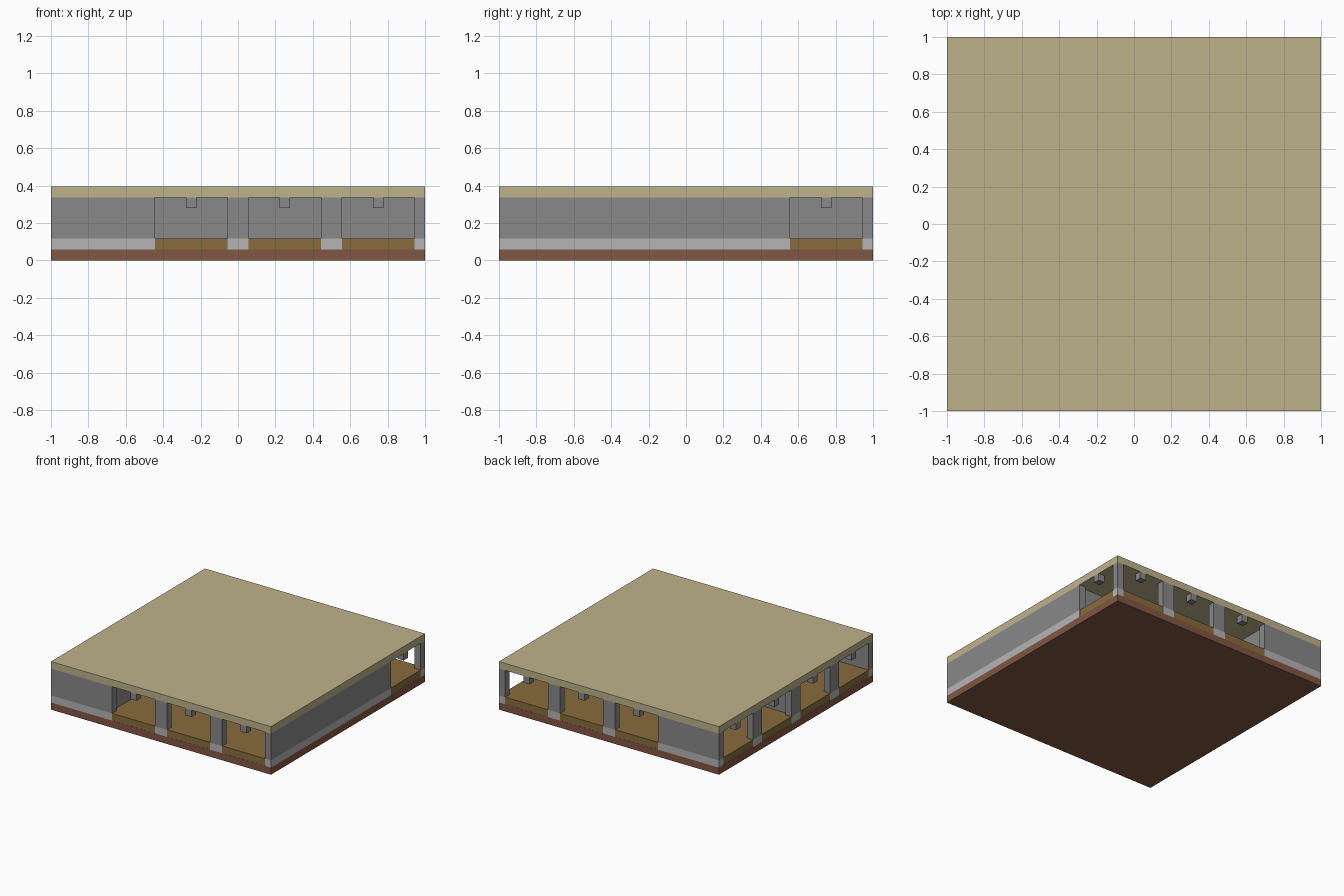
import bpy

cube = bpy.data.objects.get("Cube")
if cube:
    bpy.data.objects.remove(cube, do_unlink=True)


def material(name, rgb):
    m = bpy.data.materials.new(name)
    m.use_nodes = True
    m.diffuse_color = (*rgb, 1)
    m.node_tree.nodes["Principled BSDF"].inputs["Base Color"].default_value = (*rgb, 1)
    return m


KHAKI = material("khaki_ceiling", (0.51, 0.45, 0.26))
GREY = material("grey_wall", (0.25, 0.25, 0.25))
PALE = material("pale_skirting", (0.46, 0.46, 0.46))
WOOD = material("wood_floor", (0.25, 0.15, 0.046))
BROWN = material("brown_base", (0.22, 0.095, 0.054))

Z_BASE, Z_FLOOR, Z_CEIL, Z_TOP = 0.058, 0.117, 0.337, 0.395
T = 0.056          # wall thickness
CELL = 0.5         # room module


def box(name, x, y, z, mat):
    """Box spanning the (low, high) ranges x, y and z."""
    bpy.ops.mesh.primitive_cube_add(size=1, location=[sum(r) / 2 for r in (x, y, z)])
    o = bpy.context.object
    o.name = name
    o.scale = [abs(r[1] - r[0]) for r in (x, y, z)]
    bpy.ops.object.transform_apply(location=False, rotation=False, scale=True)
    o.data.materials.append(mat)
    return o


def wall(name, x, y):
    """Wall with a pale skirting and a grey upper part."""
    box(name + "_skirting", x, y, (Z_BASE, Z_FLOOR), PALE)
    box(name, x, y, (Z_FLOOR, Z_CEIL), GREY)


# Slabs
FULL = (-1, 1)
INNER = (-0.999, 0.999)
box("base_slab", FULL, FULL, (0, Z_BASE), BROWN)
box("wood_floor", INNER, INNER, (Z_BASE, Z_FLOOR), WOOD)
box("ceiling_slab", FULL, FULL, (Z_CEIL, Z_TOP), KHAKI)


def side(name, axis, sign, open_cells):
    """Outer side: solid pieces between openings and a hanging block in each opening."""
    depth = sorted((sign, sign * (1 - T)))
    lim = 1 if axis == "x" else 1 - T      # avoid doubled corner pieces

    def place(span):
        return (span, depth) if axis == "x" else (depth, span)

    start = -lim
    for c in open_cells:
        wall(name + "_pillar", *place((start, c - CELL / 2 + T)))
        start = c + CELL / 2 - T
        box(name + "_hanging_block", *place((c - T / 2, c + T / 2)),
            (Z_CEIL - T, Z_CEIL), GREY)
    wall(name + "_pillar", *place((start, lim)))


side("front", "x", -1, (-0.25, 0.25, 0.75))
side("back", "x", 1, (-0.25, 0.25, 0.75))
side("right", "y", 1, (0.75,))
side("left", "y", -1, (-0.75, -0.25, 0.25, 0.75))

# Interior partitions
H = T / 2
E = 1 - T
wall("long_partition", (-CELL - H, -CELL + H), (-E, E))
for s in (-1, 1):
    wall("gallery_partition", (-CELL + H, E), (s * CELL - H, s * CELL + H))
wall("left_partition", (-E, -CELL - H), (-H, H))
